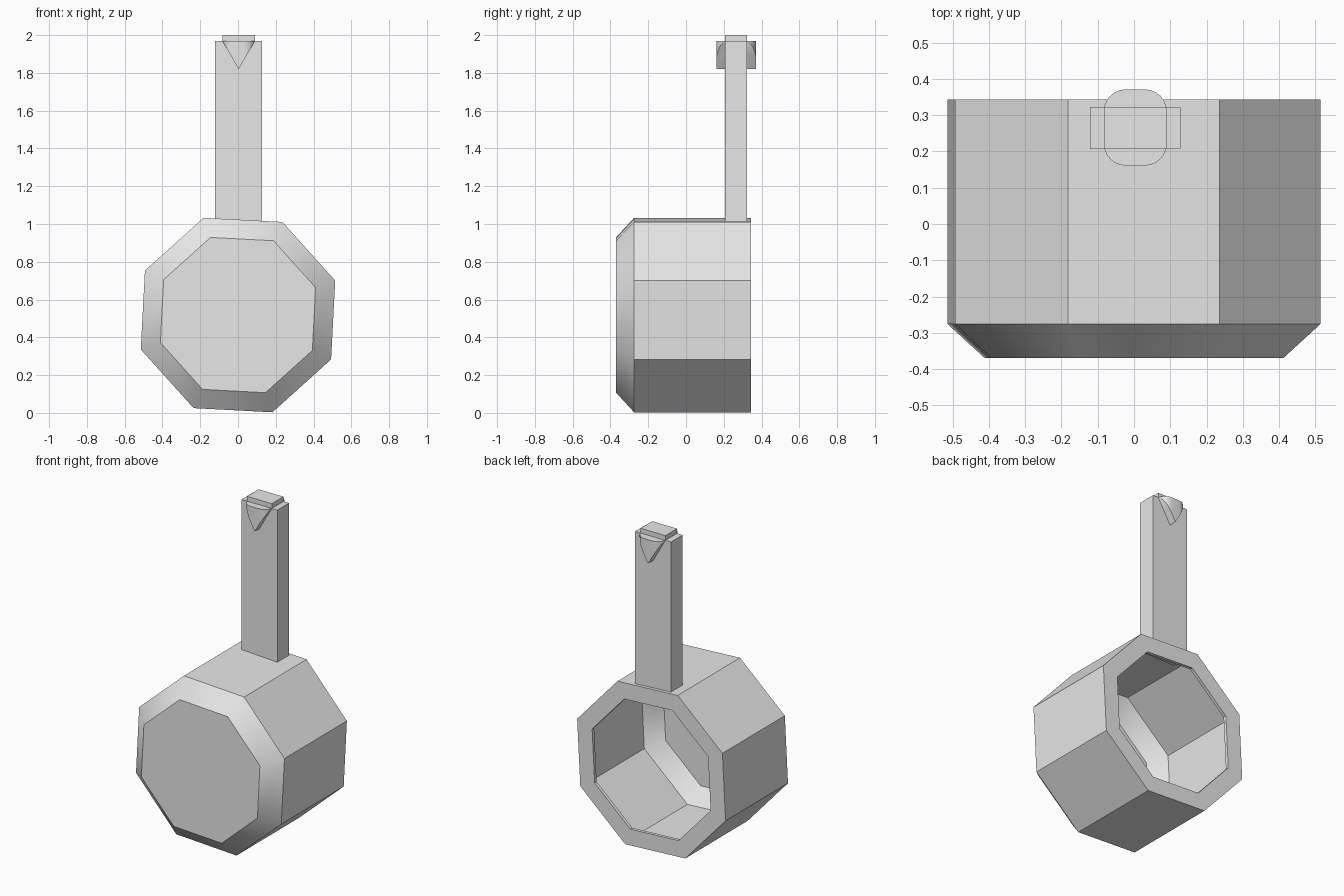
import bpy, bmesh, math
from mathutils import Vector

if "Cube" in bpy.data.objects:
    bpy.data.objects.remove(bpy.data.objects["Cube"])

grey = bpy.data.materials.new("light grey")
grey.diffuse_color = (0.8, 0.8, 0.8, 1)
grey.use_nodes = True
grey.node_tree.nodes["Principled BSDF"].inputs["Base Color"].default_value = grey.diffuse_color


def finish(name, bm, angle=35):
    bmesh.ops.recalc_face_normals(bm, faces=bm.faces)
    me = bpy.data.meshes.new(name)
    bm.to_mesh(me)
    bm.free()
    me.materials.append(grey)
    ob = bpy.data.objects.new(name, me)
    bpy.context.collection.objects.link(ob)
    bpy.ops.object.select_all(action='DESELECT')
    ob.select_set(True)
    bpy.context.view_layer.objects.active = ob
    bpy.ops.object.shade_smooth_by_angle(angle=math.radians(angle))
    return ob


def box(name, x0, x1, y0, y1, z0, z1):
    bm = bmesh.new()
    bmesh.ops.create_cube(bm, size=1)
    for v in bm.verts:
        v.co = Vector(((x0 + x1) / 2 + v.co.x * (x1 - x0),
                       (y0 + y1) / 2 + v.co.y * (y1 - y0),
                       (z0 + z1) / 2 + v.co.z * (z1 - z0)))
    return finish(name, bm)


# Hollow octagonal drum: thin shell with chamfered front and open, lipped back
# Profile is (radius, y), from the outer front cap round to the inner front cap
profile = [(0.436, -0.37), (0.546, -0.275), (0.546, 0.343), (0.436, 0.343),
           (0.436, 0.323), (0.526, 0.323), (0.526, -0.265), (0.428, -0.35)]
bm = bmesh.new()
rings = []
for r, y in profile:
    ring = []
    for k in range(8):
        a = math.radians(19.5 + 45 * k)
        ring.append(bm.verts.new((r * math.cos(a), y, 0.518 + r * math.sin(a))))
    rings.append(ring)
for a, b in zip(rings, rings[1:]):
    for k in range(8):
        n = (k + 1) % 8
        bm.faces.new((a[k], a[n], b[n], b[k]))
bm.faces.new(rings[0])
bm.faces.new(rings[-1])
finish("drum", bm)

# Upright post and the small cap on top of it
box("post", -0.121, 0.128, 0.207, 0.322, 0.995, 1.97)
box("post_cap", -0.083, 0.09, 0.207, 0.322, 1.97, 2.0)

# Wedge through the post head: rounded plan cut to a point by two slopes
cx, cy, hx, hy, rad, seg = 0.0035, 0.266, 0.0865, 0.105, 0.06, 6
zb, zt = 1.82, 1.97
bm = bmesh.new()
outline = []
for q, (sx, sy) in enumerate(((1, 1), (-1, 1), (-1, -1), (1, -1))):
    for i in range(seg + 1):
        a = math.pi / 2 * (q + i / seg)
        outline.append(bm.verts.new((cx + sx * (hx - rad) + rad * math.cos(a),
                                     cy + sy * (hy - rad) + rad * math.sin(a), zt)))
face = bm.faces.new(outline)
ext = bmesh.ops.extrude_face_region(bm, geom=[face])
bmesh.ops.translate(bm, vec=(0, 0, zb - zt - 0.02),
                    verts=[g for g in ext["geom"] if isinstance(g, bmesh.types.BMVert)])
for s in (-1, 1):
    cut = bmesh.ops.bisect_plane(bm, geom=bm.verts[:] + bm.edges[:] + bm.faces[:],
                                 plane_co=(cx, cy, zb), plane_no=(s * (zt - zb), 0, -hx),
                                 clear_outer=True)
    bmesh.ops.holes_fill(bm, edges=[e for e in bm.edges if e.is_boundary], sides=0)
finish("wedge", bm)
